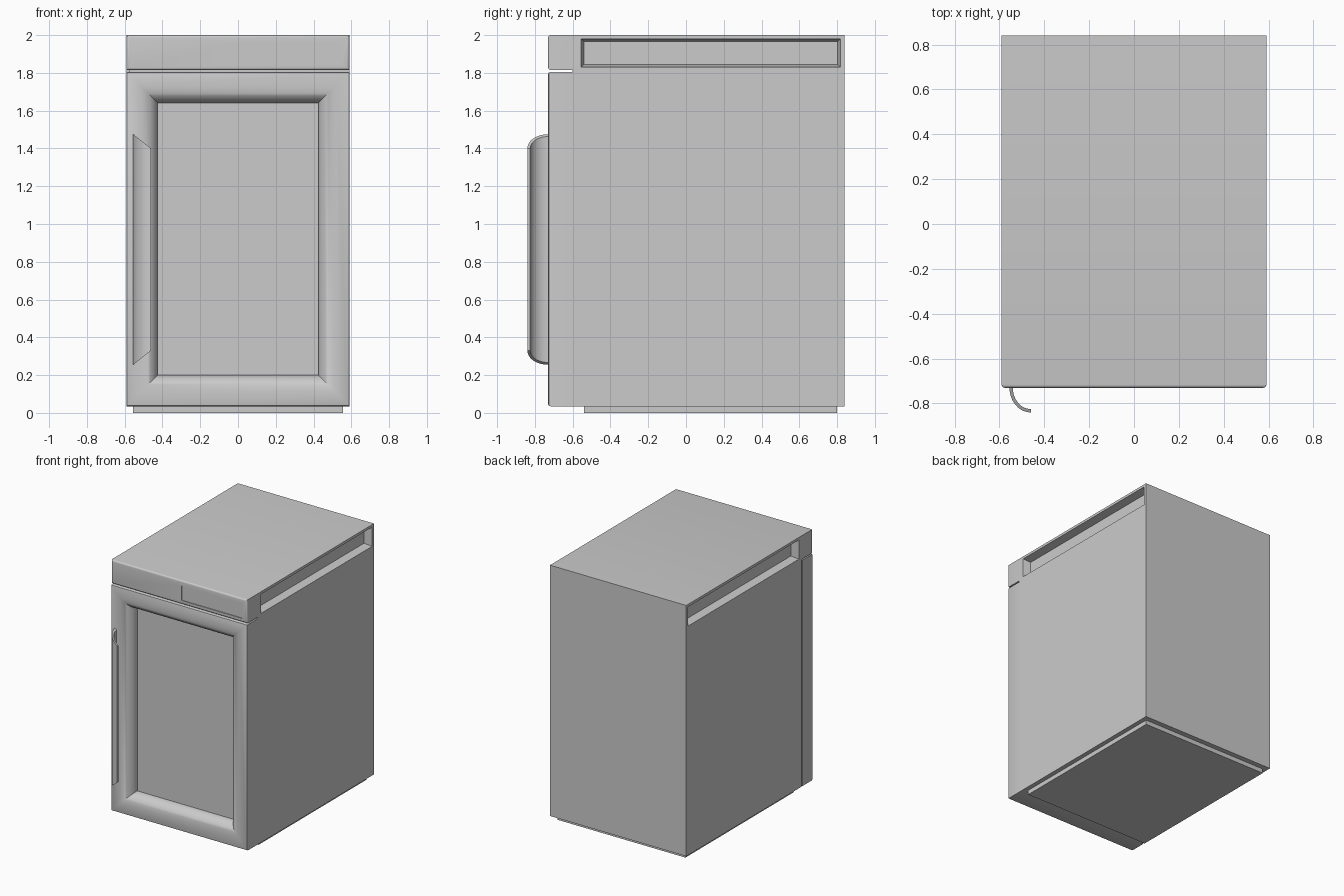
import bpy, bmesh, math

if "Cube" in bpy.data.objects:
    bpy.data.objects.remove(bpy.data.objects["Cube"])


def finish(name, bm):
    bmesh.ops.recalc_face_normals(bm, faces=bm.faces)
    me = bpy.data.meshes.new(name)
    bm.to_mesh(me)
    bm.free()
    ob = bpy.data.objects.new(name, me)
    bpy.context.collection.objects.link(ob)
    return ob


def loft(name, rings, cyclic=False):
    """Skin equal-length rings; cap the ends, or join last to first if cyclic."""
    bm = bmesh.new()
    vs = [[bm.verts.new(p) for p in r] for r in rings]
    pairs = list(zip(vs, vs[1:])) + ([(vs[-1], vs[0])] if cyclic else [])
    for a, b in pairs:
        for i in range(len(a)):
            j = (i + 1) % len(a)
            bm.faces.new((a[i], a[j], b[j], b[i]))
    if not cyclic:
        bm.faces.new(vs[0])
        bm.faces.new(vs[-1])
    return finish(name, bm)


def rect_xz(x, z0, z1, y):
    return [(-x, y, z0), (x, y, z0), (x, y, z1), (-x, y, z1)]


def box(name, x0, x1, y0, y1, z0, z1):
    return loft(name, [[(x0, y0, z), (x1, y0, z), (x1, y1, z), (x0, y1, z)] for z in (z0, z1)])


def activate(ob):
    bpy.ops.object.select_all(action='DESELECT')
    ob.select_set(True)
    bpy.context.view_layer.objects.active = ob


def smooth(ob):
    activate(ob)
    bpy.ops.object.shade_smooth_by_angle(angle=math.radians(35))


def cut(ob, cutter):
    cutter.hide_render = True
    m = ob.modifiers.new("cut", 'BOOLEAN')
    m.operation, m.solver, m.object = 'DIFFERENCE', 'EXACT', cutter
    activate(ob)
    bpy.ops.object.modifier_apply(modifier=m.name)
    bpy.data.objects.remove(cutter)


W, FRONT, BACK, SEAM = 0.59, -0.73, 0.84, -0.60

# Cabinet: side profile with the control panel overhanging the door
profile = [(BACK, 0.035), (BACK, 2), (FRONT, 2), (FRONT, 1.815), (SEAM, 1.815), (SEAM, 0.035)]
cabinet = loft("cabinet", [[(x, y, z) for y, z in profile] for x in (-W, W)])
bm = bmesh.new()
bm.from_mesh(cabinet.data)
lip = [e for e in bm.edges if all(abs(v.co.y - FRONT) < 1e-4 for v in e.verts)]
bmesh.ops.bevel(bm, geom=lip, offset=0.014, segments=4, profile=0.5, affect='EDGES')
bm.to_mesh(cabinet.data)
bm.free()

# Tapered vent recesses on both sides
for s in (-1, 1):
    rings = []
    for x, t in ((0.62, 0), (0.59, 0), (0.53, 0.014)):
        y0, y1, z0, z1 = -0.555 + t, 0.817 - t, 1.83 + t, 1.98 - t
        rings.append([(s * x, y0, z0), (s * x, y1, z0), (s * x, y1, z1), (s * x, y0, z1)])
    cut(cabinet, loft("vent_cutter", rings))

# Display recess and the door gap on the opening side
cut(cabinet, box("display_cutter", 0.02, 0.545, -0.8, FRONT + 0.006, 1.845, 1.96))
cut(cabinet, box("gap_cutter", -0.7, -0.575, -0.65, -0.59, 0.0, 1.815))
smooth(cabinet)

# Door frame: (inset, y) section rolled inwards to the glass
section = [(0, SEAM), (0, -0.718), (0.0035, -0.7265), (0.012, FRONT)]
for i in range(11):
    a = math.pi / 2 * i / 10
    section.append((0.07 + 0.095 * math.sin(a), -0.64 - 0.09 * math.cos(a)))
section.append((0.165, SEAM))
smooth(loft("door_frame", [rect_xz(W - t, 0.035 + t, 1.805 - t, y) for t, y in section], True))

# Door glass
box("door_glass", -0.425, 0.425, -0.64, SEAM, 0.20, 1.64)

# Handle: quarter-round blade whose ends taper with distance from the hinge line
outer, inner = [], []
for i in range(13):
    a = math.pi / 2 * i / 12
    for lst, rx, ry in ((outer, 0.095, 0.11), (inner, 0.08, 0.095)):
        lst.append((-0.46 - rx * math.cos(a), FRONT - ry * math.sin(a)))
outline = outer + inner[::-1]
rings = []
for s in (-1, 1):
    rings.append([(x, y, 0.865 + s * (0.61 - 0.79 * max(0, x + 0.555))) for x, y in outline])
smooth(loft("handle", rings))

# Recessed plinth
box("plinth", -0.555, 0.555, -0.54, 0.80, 0, 0.036)
